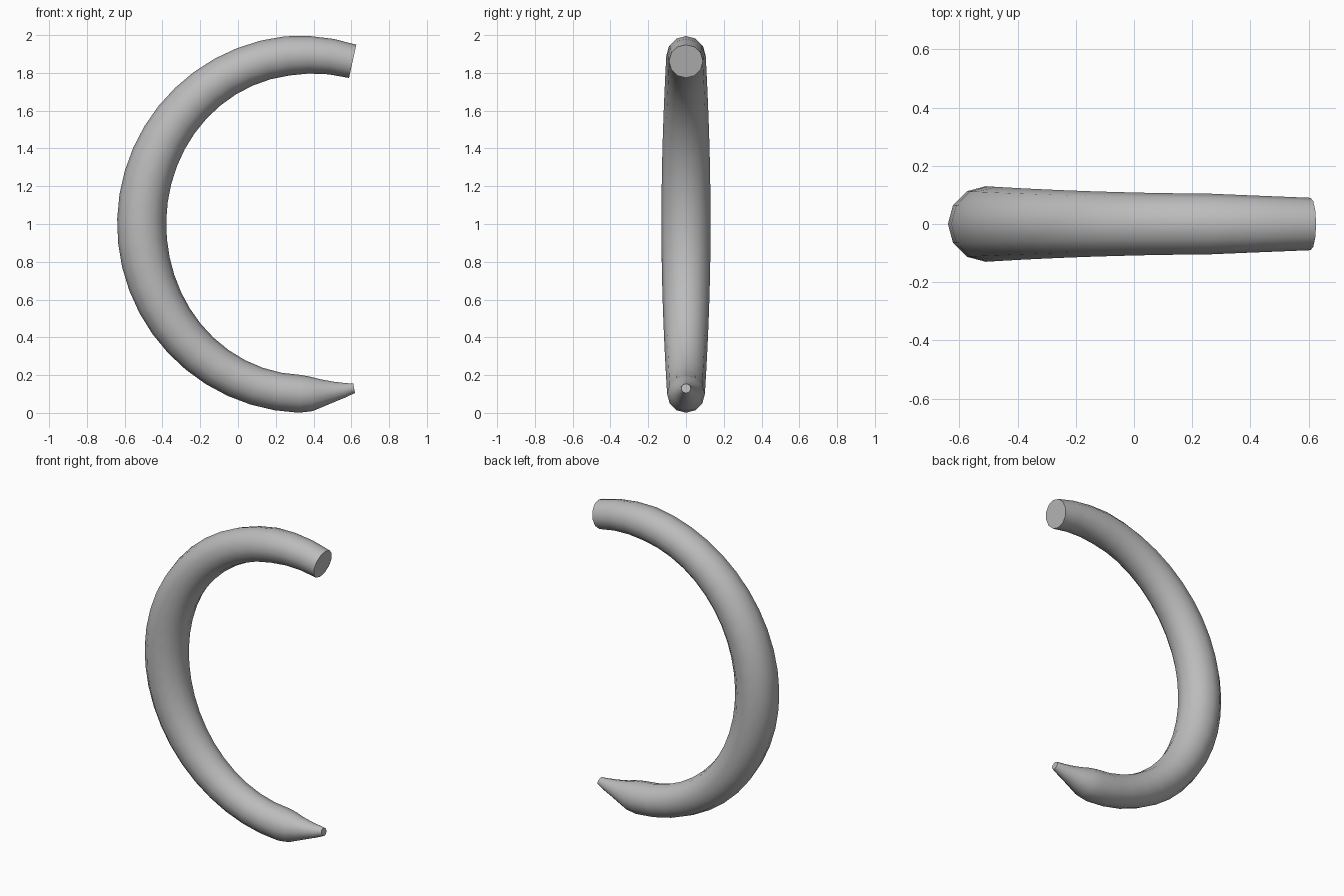
import bpy, bmesh
from math import sin, cos, pi, radians
from mathutils import Vector

cube = bpy.data.objects.get("Cube")
if cube:
    bpy.data.objects.remove(cube)

SIDES = 12
STEPS = 26

# Material
grey = bpy.data.materials.new("plain grey")
grey.use_nodes = True
colour = (0.5, 0.5, 0.5, 1)
grey.diffuse_color = colour
grey.node_tree.nodes["Principled BSDF"].inputs["Base Color"].default_value = colour

# Centre path: long arc that is thickest in the middle, as (x, z, radius)
path = []
for i in range(STEPS + 1):
    a = radians(74 + (268 - 74) * i / STEPS)
    swell = max(0, -cos(a)) ** 2
    radius = 0.1 + 0.03 * swell
    if a < pi / 2:
        radius -= 0.01 * (pi / 2 - a) / radians(16)
    elif a < pi:
        radius += 0.004 * (1 - swell)
    orbit = 1.0 - radius
    if a < pi / 2:
        orbit = 0.896
    path.append((0.36 + orbit * cos(a), 1 + orbit * sin(a), radius))

# Tapered tip
path += [(0.39, 0.1, 0.091), (0.45, 0.106, 0.071), (0.51, 0.113, 0.053),
         (0.56, 0.12, 0.04), (0.615, 0.13, 0.025)]

# Rings swept along the path, closed with flat caps
bm = bmesh.new()
rings = []
for i, (x, z, radius) in enumerate(path):
    before, after = path[max(i - 1, 0)], path[min(i + 1, len(path) - 1)]
    tangent = Vector((after[0] - before[0], 0, after[1] - before[1])).normalized()
    across = Vector((0, 1, 0))
    normal = tangent.cross(across)
    rings.append([bm.verts.new(Vector((x, 0, z)) + radius *
                  (across * cos(2 * pi * k / SIDES) + normal * sin(2 * pi * k / SIDES)))
                  for k in range(SIDES)])
for r1, r2 in zip(rings, rings[1:]):
    for k in range(SIDES):
        n = (k + 1) % SIDES
        bm.faces.new((r1[k], r1[n], r2[n], r2[k]))
bm.faces.new(rings[0])
bm.faces.new(rings[-1])
bmesh.ops.recalc_face_normals(bm, faces=bm.faces)

mesh = bpy.data.meshes.new("curved_horn")
bm.to_mesh(mesh)
bm.free()
mesh.materials.append(grey)
horn = bpy.data.objects.new("curved_horn", mesh)
bpy.context.collection.objects.link(horn)

# Smooth sides, sharp cap rims
bpy.ops.object.select_all(action='DESELECT')
horn.select_set(True)
bpy.context.view_layer.objects.active = horn
bpy.ops.object.shade_smooth_by_angle(angle=radians(40))
